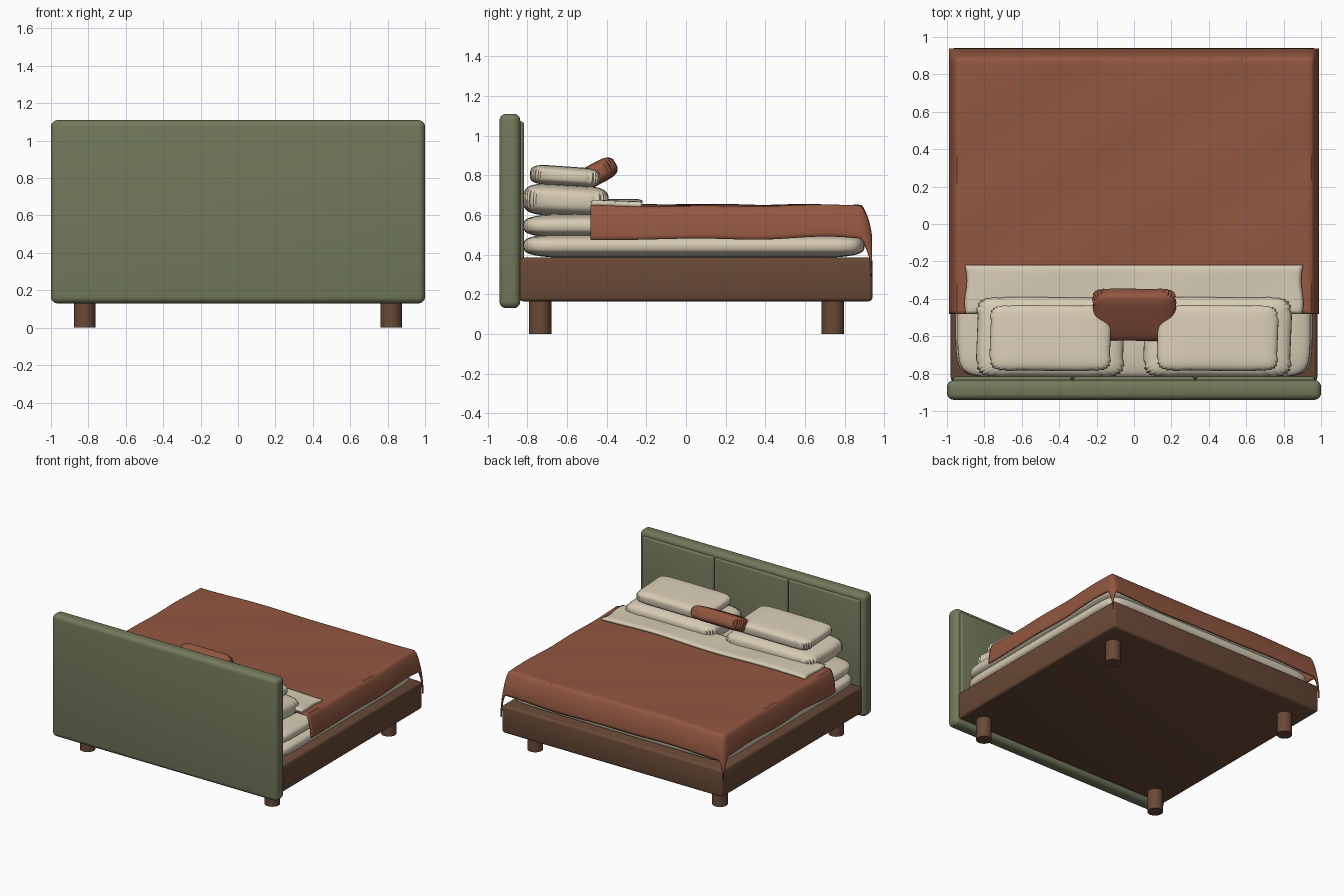
import bpy, bmesh, math
from math import sin, cos, pi

if "Cube" in bpy.data.objects:
    bpy.data.objects.remove(bpy.data.objects["Cube"])

def mat(name, c):
    m = bpy.data.materials.new(name)
    m.diffuse_color = (*c, 1)
    m.use_nodes = True
    m.node_tree.nodes["Principled BSDF"].inputs["Base Color"].default_value = m.diffuse_color
    return m

GREEN = mat("green_fabric", (0.17, 0.19, 0.105))
WOOD = mat("wood", (0.14, 0.067, 0.038))
CREAM = mat("cream_linen", (0.68, 0.60, 0.46))
RUST = mat("rust_cloth", (0.29, 0.095, 0.052))

def finish(name, bm, m):
    bmesh.ops.recalc_face_normals(bm, faces=bm.faces)
    me = bpy.data.meshes.new(name)
    bm.to_mesh(me)
    bm.free()
    ob = bpy.data.objects.new(name, me)
    bpy.context.collection.objects.link(ob)
    me.materials.append(m)
    bpy.context.view_layer.objects.active = ob
    bpy.ops.object.select_all(action='DESELECT')
    ob.select_set(True)
    bpy.ops.object.shade_smooth_by_angle(angle=math.radians(40))
    return ob

def box(name, lo, hi, m, r, seg=4):
    bm = bmesh.new()
    bmesh.ops.create_cube(bm, size=1)
    for v in bm.verts:
        v.co = [(lo[i] + hi[i]) / 2 + v.co[i] * (hi[i] - lo[i]) for i in range(3)]
    bmesh.ops.bevel(bm, geom=bm.edges[:], offset=r, segments=seg, profile=0.5, affect='EDGES')
    return finish(name, bm, m)

def spow(v, e):
    return math.copysign(abs(v) ** e, v)

def cushion(name, centre, half, m, e1=0.5, e2=0.25, tilt=0, pleats=0.0, nu=96, nv=24):
    """Rounded cushion from a superellipsoid, with light pleats round the seam."""
    bm = bmesh.new()
    rings = []
    for j in range(1, nv):
        a = -pi / 2 + pi * j / nv
        ring = []
        for i in range(nu):
            w = 2 * pi * i / nu
            r = spow(cos(a), e1) * (1 + pleats * sin(w * 24) * cos(a) ** 4)
            ring.append(bm.verts.new((half[0] * r * spow(cos(w), e2),
                                      half[1] * r * spow(sin(w), e2),
                                      half[2] * spow(sin(a), 0.6))))
        rings.append(ring)
    for p, q in zip(rings, rings[1:]):
        for i in range(nu):
            k = (i + 1) % nu
            bm.faces.new((p[i], p[k], q[k], q[i]))
    bm.faces.new(rings[0])
    bm.faces.new(rings[-1])
    ob = finish(name, bm, m)
    ob.location = centre
    ob.rotation_euler.x = math.radians(tilt)
    return ob

def rumple(x, y):
    return 0.004 * sin(5 * x + 3 * y) + 0.003 * sin(11 * y - 7 * x + 1)

def cloth(name, nx, ny, fn, m, thick):
    bm = bmesh.new()
    g = [[bm.verts.new(fn(i / nx, j / ny)) for i in range(nx + 1)] for j in range(ny + 1)]
    for j in range(ny):
        for i in range(nx):
            bm.faces.new((g[j][i], g[j][i + 1], g[j + 1][i + 1], g[j + 1][i]))
    ob = finish(name, bm, m)
    s = ob.modifiers.new("thickness", 'SOLIDIFY')
    s.thickness = thick
    s.offset = -1
    return ob

# headboard with three padded panels
box("headboard", (-1, -0.94, 0.13), (1, -0.835, 1.11), GREEN, 0.035, 5)
for i, (a, b) in enumerate(((-0.965, -0.333), (-0.323, 0.323), (0.333, 0.965))):
    box(f"headboard_panel_{i}", (a, -0.86, 0.2), (b, -0.816, 1.07), GREEN, 0.012, 3)

# base and legs
box("bed_base", (-0.98, -0.84, 0.165), (0.98, 0.94, 0.385), WOOD, 0.02, 3)
for sx in (-1, 1):
    for y in (-0.735, 0.74):
        bm = bmesh.new()
        bmesh.ops.create_cone(bm, cap_ends=True, segments=32, radius1=0.057, radius2=0.057, depth=0.18)
        bmesh.ops.translate(bm, verts=bm.verts, vec=(sx * 0.82, y, 0.09))
        finish("leg", bm, WOOD)

# mattress and soft topper
cushion("mattress", (0, 0.04, 0.445), (0.955, 0.86, 0.065), CREAM, 0.3, 0.12)
cushion("mattress_topper", (0, 0.03, 0.545), (0.945, 0.85, 0.065), CREAM, 0.3, 0.12)

# blanket: side drop 0.18, foot drop 0.2, corners hang by the sum of both
def flare(d, full):
    return 1 - (1 - d / full) ** 2

def blanket(u, v):
    x = (u * 2 - 1) * 1.13
    y = -0.48 + v * 1.56
    dx, dy = max(0, abs(x) - 0.95), max(0, y - 0.88)
    px = math.copysign(min(abs(x), 0.95) + 0.04 * flare(dx, 0.18), x)
    py = min(y, 0.88) + 0.058 * flare(dy, 0.2)
    soft = lambda d: max(0, d - 0.012 * min(1, d / 0.03))
    hem = 0.006 * sin(9 * y + 2) * dx / 0.18 + 0.006 * sin(8 * x) * dy / 0.2
    return (px, py, 0.648 + rumple(x, y) - soft(dx) - soft(dy) + hem)

cloth("blanket", 110, 80, blanket, RUST, 0.012)

# folded-back sheet over the top of the blanket
def fold(u, v):
    x, y = (u * 2 - 1) * (0.9 + 0.006 * sin(v * 7)), -0.48 + 0.26 * v
    edge = min(1, min(v, 1 - v) / 0.12, min(u, 1 - u) / 0.02)
    return (x, y, 0.666 + rumple(x, y) + 0.008 * math.sqrt(max(0, edge)))

cloth("sheet_fold", 80, 16, fold, CREAM, 0.025)

# two stacks of pillows
for sx in (-1, 1):
    cushion("lower_pillow", (sx * 0.447, -0.605, 0.672), (0.393, 0.213, 0.08), CREAM,
            0.4, 0.22, -3, 0.012)
    cushion("upper_pillow", (sx * 0.447, -0.61, 0.795), (0.322, 0.175, 0.05), CREAM,
            0.35, 0.22, -4, 0.012)

# small accent cushion leaning between the stacks
cushion("accent_cushion", (0, -0.485, 0.79), (0.222, 0.145, 0.055), RUST, 0.35, 0.25, 28, 0.02)
